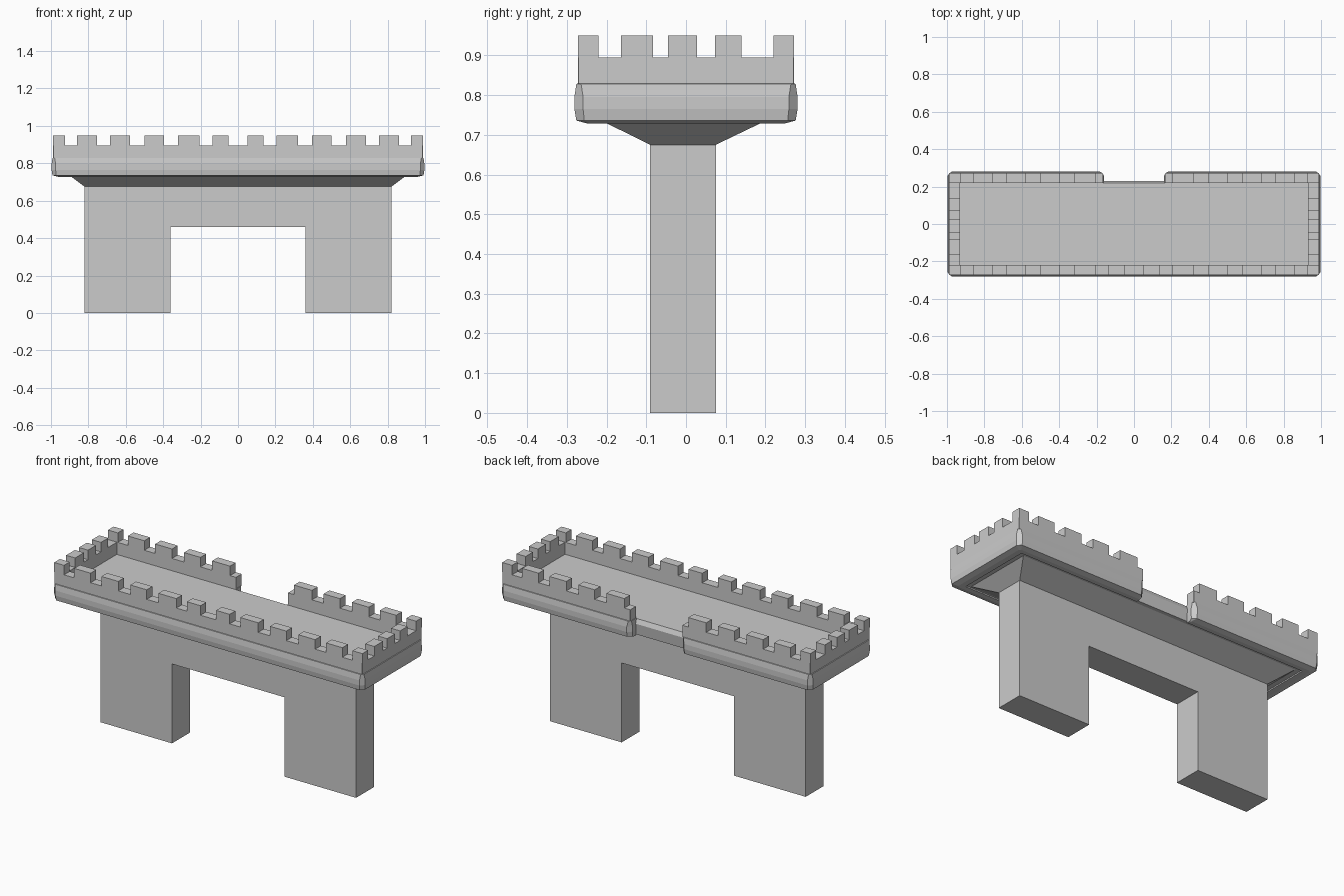
import bpy, bmesh

if "Cube" in bpy.data.objects:
    bpy.data.objects.remove(bpy.data.objects["Cube"])


def loft(name, loops):
    """Join matching 3D loops in a stack and cap both ends."""
    bm = bmesh.new()
    rings = [[bm.verts.new(p) for p in loop] for loop in loops]
    n = len(rings[0])
    for a, b in zip(rings, rings[1:]):
        for i in range(n):
            j = (i + 1) % n
            bm.faces.new((a[i], a[j], b[j], b[i]))
    bm.faces.new(rings[0][::-1])
    bm.faces.new(rings[-1])
    bmesh.ops.recalc_face_normals(bm, faces=bm.faces)
    me = bpy.data.meshes.new(name)
    bm.to_mesh(me)
    bm.free()
    ob = bpy.data.objects.new(name, me)
    bpy.context.collection.objects.link(ob)
    return ob


def rect(x0, x1, y0, y1, z):
    return [(x0, y0, z), (x1, y0, z), (x1, y1, z), (x0, y1, z)]


def box(name, x0, x1, y0, y1, z0, z1):
    return loft(name, [rect(x0, x1, y0, y1, z0), rect(x0, x1, y0, y1, z1)])


# Gate wall: upside-down U profile with a square opening
U = [(-.82, 0), (-.36, 0), (-.36, .46), (.36, .46),
     (.36, 0), (.82, 0), (.82, .675), (-.82, .675)]
loft("gate_wall", [[(x, y, z) for x, z in U] for y in (-.09, .075)])

# Flared support and walkway floor
loft("flared_support", [rect(-.82, .82, -.09, .075, .675),
                        rect(-.9, .9, -.212, .2, .735)])
loft("walkway_floor", [rect(-.935, .935, -.225, .222, .735),
                       rect(-.935, .935, -.225, .23, .80),
                       rect(-.935, .935, -.225, .218, .825)])

# Parapet ring, open at the back, with a bulging moulding at its foot
W, D, IX, IY, NOTCH = .988, .272, .93, .22, .167


def parapet_outline(z, o, c):
    e = max(o, 0) * .6
    n = NOTCH - e
    half = [(n, IY), (n, D + o - c), (n + c, D + o), (W + o - c, D + o),
            (W + o, D + o - c), (W + o, -D - o + c), (W + o - c, -D - o)]
    pts = half + [(-x, y) for x, y in reversed(half)]
    pts += [(-IX, IY), (-IX, -IY), (IX, -IY), (IX, IY)]
    return [(x, y, z) for x, y in pts]


layers = [(.728, -.025, .008), (.736, .004, .02), (.765, .009, .022),
          (.795, .009, .022), (.828, .004, .012), (.829, 0, .001), (.895, 0, .001)]
loft("parapet", [parapet_outline(*l) for l in layers])

# Merlons along the front and back
Z0, Z1 = .895, .95
spans = [(.05, .137), (.205, .32), (.395, .5), (.577, .685), (.755, .86), (.925, W)]
for a, b in spans:
    for x0, x1 in ((a, b), (-b, -a)):
        box("front_merlon", x0, x1, -D, -IY, Z0, Z1)
        if a > NOTCH:
            box("back_merlon", x0, x1, IY, D, Z0, Z1)

# Merlons along the two short ends
for y0, y1 in ((-.163, -.083), (-.045, .028), (.073, .14)):
    for x0, x1 in ((IX, W), (-W, -IX)):
        box("side_merlon", x0, x1, y0, y1, Z0, Z1)
